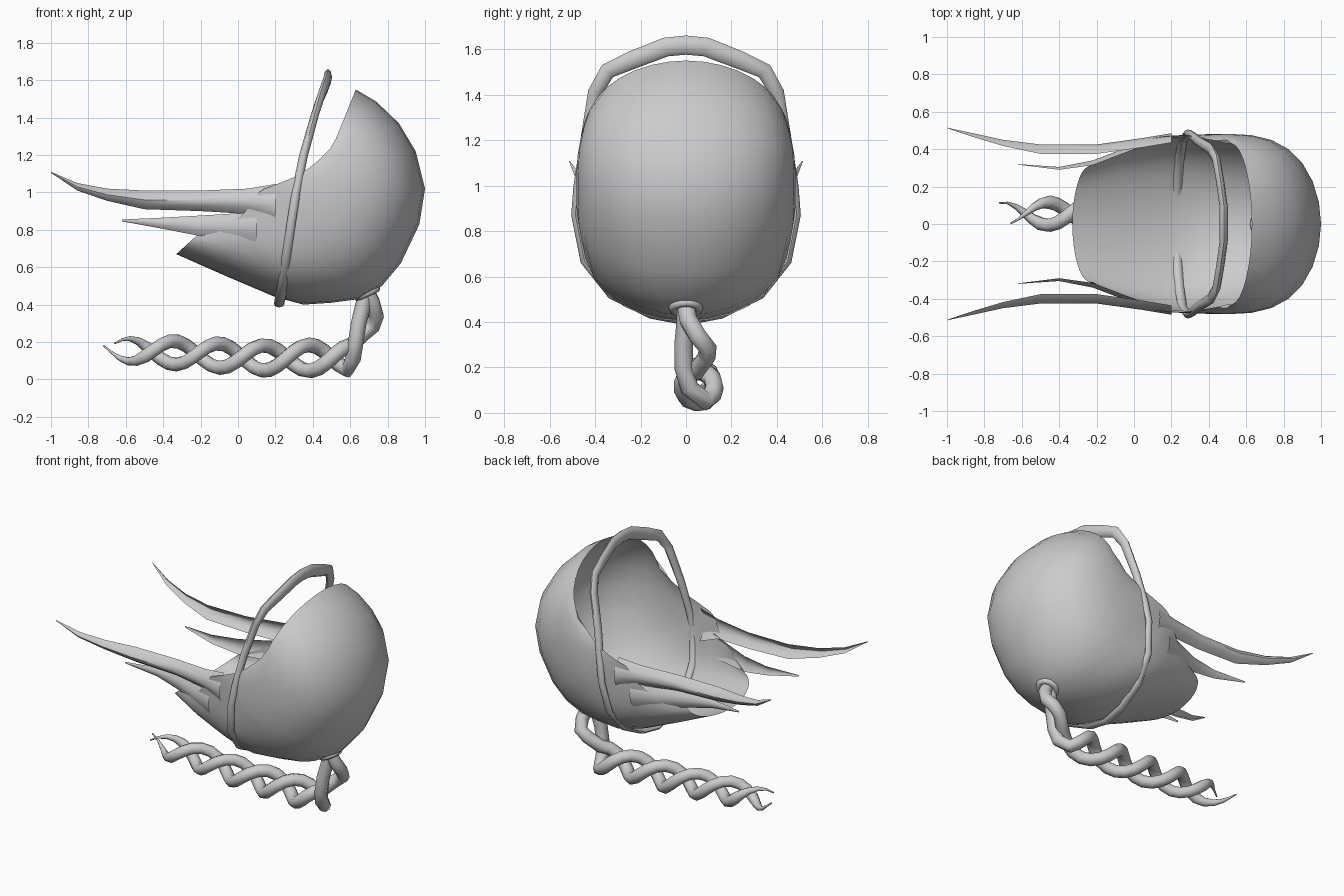
import bpy, bmesh, math
from mathutils import Vector

if "Cube" in bpy.data.objects:
    bpy.data.objects.remove(bpy.data.objects["Cube"])

grey = bpy.data.materials.new("soft_grey")
grey.diffuse_color = (0.6, 0.6, 0.6, 1)
grey.use_nodes = True
grey.node_tree.nodes["Principled BSDF"].inputs["Base Color"].default_value = grey.diffuse_color


def smooth(ob):
    bpy.ops.object.select_all(action='DESELECT')
    ob.select_set(True)
    bpy.context.view_layer.objects.active = ob
    bpy.ops.object.shade_smooth_by_angle(angle=math.radians(50))


def grid_object(name, rows, closed=False, mirror=True):
    """Skin a list of equal-length point rows, optionally mirrored across y."""
    bm = bmesh.new()
    grid = [[bm.verts.new(p) for p in row] for row in rows]
    n = len(rows[0])
    for a, b in zip(grid, grid[1:]):
        for j in range(n if closed else n - 1):
            k = (j + 1) % n
            bm.faces.new((a[j], a[k], b[k], b[j]))
    if mirror:
        both = bm.verts[:] + bm.edges[:] + bm.faces[:]
        copy = bmesh.ops.duplicate(bm, geom=both)["geom"]
        for v in [g for g in copy if isinstance(g, bmesh.types.BMVert)]:
            v.co.y *= -1
    bmesh.ops.remove_doubles(bm, verts=bm.verts[:], dist=0.0005)
    bmesh.ops.recalc_face_normals(bm, faces=bm.faces[:])
    me = bpy.data.meshes.new(name)
    bm.to_mesh(me)
    bm.free()
    ob = bpy.data.objects.new(name, me)
    bpy.context.collection.objects.link(ob)
    me.materials.append(grey)
    smooth(ob)
    return ob


# Hair cap: centre line (x, z), side rim (x, y, z), squareness of each rib
ribs = [
    ((0.63, 1.55), (0.50, 0.43, 1.23), 2.0),
    ((0.74, 1.485), (0.44, 0.445, 1.18), 2.6),
    ((0.86, 1.37), (0.38, 0.455, 1.13), 3.3),
    ((0.95, 1.22), (0.32, 0.465, 1.09), 4.0),
    ((1.00, 1.02), (0.26, 0.47, 1.065), 4.0),
    ((0.97, 0.83), (0.21, 0.47, 1.045), 4.0),
    ((0.87, 0.62), (0.17, 0.47, 1.03), 3.7),
    ((0.77, 0.50), (0.14, 0.465, 1.02), 3.3),
    ((0.65, 0.43), (0.11, 0.46, 1.00), 3.0),
    ((0.50, 0.41), (0.09, 0.455, 0.96), 3.0),
    ((0.35, 0.40), (0.06, 0.445, 0.92), 3.0),
    ((0.20, 0.44), (0.01, 0.42, 0.87), 2.8),
    ((-0.07, 0.555), (-0.10, 0.38, 0.81), 2.4),
    ((-0.33, 0.67), (-0.22, 0.31, 0.77), 2.0),
]
STEPS = 9
rows = []
for (cx, cz), (rx, ry, rz), p in ribs:
    row = []
    for i in range(STEPS + 1):
        a = math.pi / 2 * i / STEPS
        c = max(0.0, math.cos(a))
        y = ry * math.sqrt(max(0, 1 - c ** p)) * (1 + 0.05 * math.sin(2 * a))
        row.append((cx + (rx - cx) * (1 - c), y, cz + (rz - cz) * (1 - c)))
    rows.append(row)
grid_object("hair_cap", rows)


# Loose locks: stations of (x, top z, bottom z, outer y)
def lock(name, stations, curl):
    rows = []
    for x, zt, zb, y in stations:
        bend = curl * min(1, (zt - zb) / 0.1)
        rows.append([(x, y - bend * (f / 2 - 1) ** 2, zt + (zb - zt) * f / 4)
                     for f in range(5)])
    grid_object(name, rows)


lock("long_locks", [(0.20, 1.045, 0.82, 0.485), (0.05, 1.02, 0.885, 0.46),
                    (-0.20, 1.01, 0.90, 0.425), (-0.50, 1.01, 0.91, 0.425),
                    (-0.70, 1.02, 0.955, 0.45), (-0.86, 1.05, 1.01, 0.485),
                    (-1.0, 1.11, 1.105, 0.515)], 0.05)
lock("short_locks", [(0.10, 0.90, 0.74, 0.46), (-0.05, 0.885, 0.75, 0.405),
                     (-0.22, 0.875, 0.77, 0.34), (-0.40, 0.865, 0.805, 0.305),
                     (-0.62, 0.855, 0.845, 0.32)], 0.025)

# Headband: outer edge (x, y, z), radial half thickness, half width
band = [
    (0.48, 0.0, 1.66, 0.042, 0.022), (0.48, 0.10, 1.65, 0.042, 0.022),
    (0.46, 0.25, 1.59, 0.040, 0.022), (0.44, 0.37, 1.53, 0.036, 0.022),
    (0.41, 0.43, 1.42, 0.032, 0.022), (0.35, 0.465, 1.20, 0.026, 0.024),
    (0.31, 0.495, 1.00, 0.022, 0.024), (0.29, 0.505, 0.87, 0.018, 0.024),
    (0.26, 0.463, 0.66, 0.018, 0.024), (0.24, 0.34, 0.505, 0.018, 0.026),
    (0.225, 0.16, 0.415, 0.018, 0.028), (0.22, 0.0, 0.385, 0.018, 0.028),
]
rows = []
for i, (x, y, z, rad, wid) in enumerate(band):
    a, b = band[max(0, i - 1)], band[min(len(band) - 1, i + 1)]
    t = Vector((b[1] - a[1], b[2] - a[2])).normalized()
    if i == 0:
        t = Vector((1, 0))
    if i == len(band) - 1:
        t = Vector((-1, 0))
    ny, nz = -t.y, t.x
    row = []
    for k in range(8):
        ang = math.tau * k / 8
        d = rad * (math.cos(ang) - 1)
        row.append((x + wid * math.sin(ang), y + ny * d, z + nz * d))
    rows.append(row)
grid_object("headband", rows, closed=True)

# Tie ring at the nape
bpy.ops.mesh.primitive_torus_add(major_segments=16, minor_segments=8,
                                 major_radius=0.056, minor_radius=0.02,
                                 location=(0.69, 0, 0.462),
                                 rotation=(0, math.radians(-25), 0))
ring = bpy.context.object
ring.name = "braid_tie"
ring.data.materials.append(grey)
smooth(ring)


# Braid: two tubes winding round each other, tapering to the tips
def braid_strand(name, root, x_start, x_end, phase):
    pts = [Vector(p) for p in root]
    n = 30
    for i in range(n + 1):
        f = i / n
        x = x_start + (x_end - x_start) * f
        phi = math.pi * (x - 0.38) / 0.24 + phase
        zc = 0.115 + 0.05 * max(0, (0.1 - x) / 0.8)
        r = 0.072 - 0.012 * f
        pts.append(Vector((x, 0.055 + r * math.sin(phi), zc + r * math.cos(phi))))
    cu = bpy.data.curves.new(name, 'CURVE')
    cu.dimensions = '3D'
    cu.bevel_depth = 0.042
    cu.bevel_resolution = 2
    cu.use_fill_caps = True
    sp = cu.splines.new('POLY')
    sp.points.add(len(pts) - 1)
    for i, (q, p) in enumerate(zip(sp.points, pts)):
        left = (len(pts) - 1 - i) / 5
        q.co = (*p, 1)
        q.radius = max(0.12, min(1, left)) * (1 - 0.15 * i / len(pts))
    ob = bpy.data.objects.new(name, cu)
    bpy.context.collection.objects.link(ob)
    cu.materials.append(grey)
    bpy.ops.object.select_all(action='DESELECT')
    ob.select_set(True)
    bpy.context.view_layer.objects.active = ob
    bpy.ops.object.convert(target='MESH')
    smooth(bpy.context.object)


braid_strand("braid_strand_a",
             [(0.69, 0.0, 0.47), (0.72, 0.01, 0.41), (0.74, 0.05, 0.34),
              (0.72, 0.095, 0.285), (0.67, 0.09, 0.245)], 0.61, -0.72, math.pi)
braid_strand("braid_strand_b",
             [(0.68, 0.0, 0.47), (0.67, 0.0, 0.40), (0.645, -0.01, 0.30),
              (0.63, -0.01, 0.20), (0.615, 0.015, 0.11)], 0.585, -0.66, 0.0)
